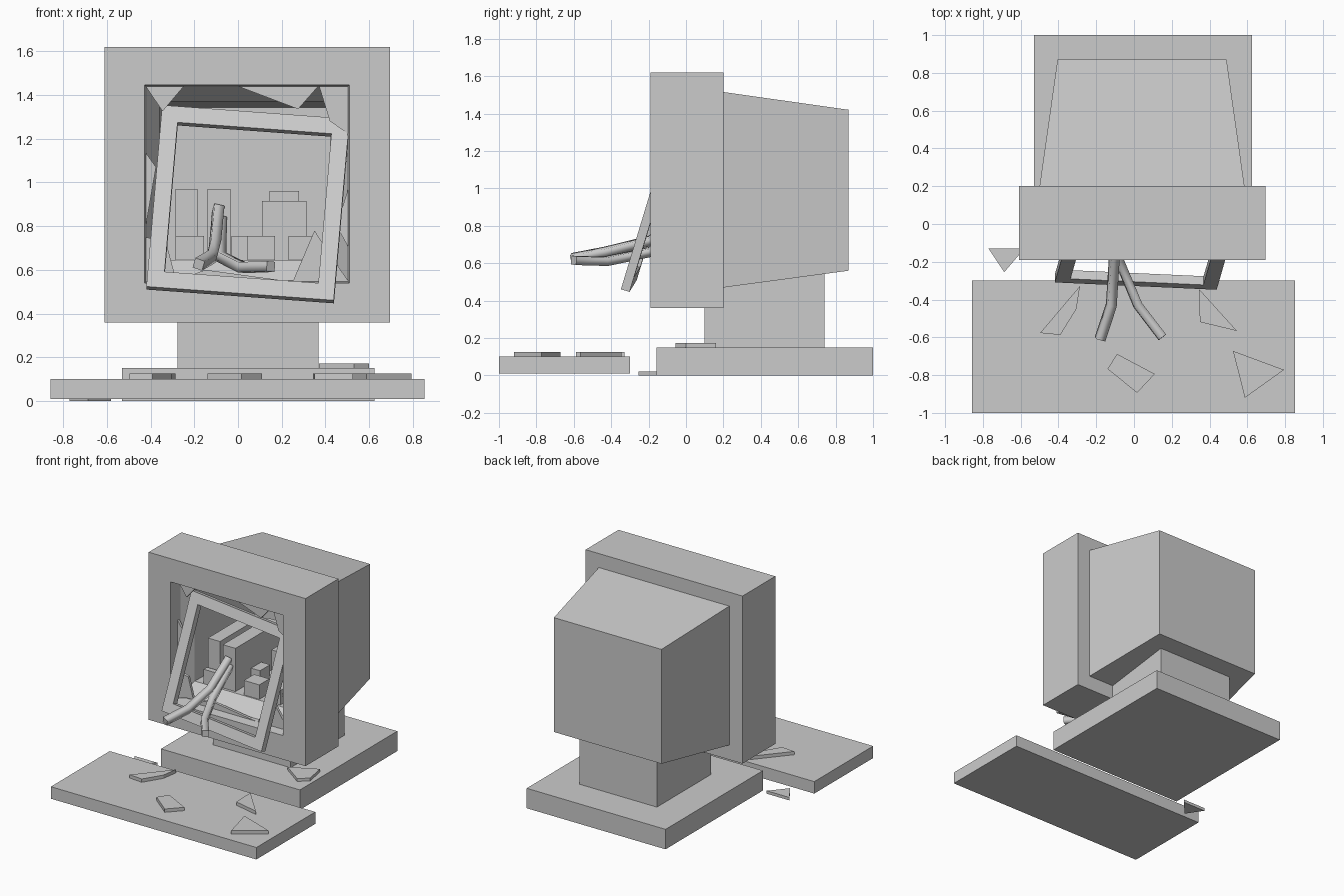
import bpy, bmesh
from math import radians

if "Cube" in bpy.data.objects:
    bpy.data.objects.remove(bpy.data.objects["Cube"], do_unlink=True)

# Single plain grey
GREY = (0.6, 0.6, 0.6, 1)
mat = bpy.data.materials.new("plain grey")
mat.use_nodes = True
mat.diffuse_color = GREY
mat.node_tree.nodes["Principled BSDF"].inputs["Base Color"].default_value = GREY


def loft(name, rings, closed=False):
    """Skin a list of equal-length point rings; cap the ends unless closed."""
    bm = bmesh.new()
    vs = [[bm.verts.new(p) for p in r] for r in rings]
    n = len(vs[0])
    pairs = list(zip(vs, vs[1:])) + ([(vs[-1], vs[0])] if closed else [])
    for a, b in pairs:
        for i in range(n):
            j = (i + 1) % n
            bm.faces.new((a[i], a[j], b[j], b[i]))
    if not closed:
        bm.faces.new(vs[0])
        bm.faces.new(vs[-1])
    bmesh.ops.recalc_face_normals(bm, faces=bm.faces)
    me = bpy.data.meshes.new(name)
    bm.to_mesh(me)
    bm.free()
    me.materials.append(mat)
    ob = bpy.data.objects.new(name, me)
    bpy.context.collection.objects.link(ob)
    return ob


def rect(x0, x1, z0, z1, y):
    return [(x0, y, z0), (x1, y, z0), (x1, y, z1), (x0, y, z1)]


def box(name, x0, x1, y0, y1, z0, z1):
    return loft(name, [rect(x0, x1, z0, z1, y0), rect(x0, x1, z0, z1, y1)])


def flat_shard(name, pts, z0, z1):
    return loft(name, [[(x, y, z) for x, y in pts] for z in (z0, z1)])


def upright_shard(name, pts, y0=-0.12, y1=-0.10):
    return loft(name, [[(x, y, z) for x, z in pts] for y in (y0, y1)])


# Monitor: tapered back housing, bezel, then the hollow inside
loft("monitor_case", [
    rect(-0.405, 0.49, 0.56, 1.42, 0.87),
    rect(-0.50, 0.585, 0.47, 1.515, 0.20),
    rect(-0.61, 0.695, 0.36, 1.62, 0.20),
    rect(-0.61, 0.695, 0.36, 1.62, -0.19),
    rect(-0.427, 0.509, 0.54, 1.445, -0.19),
    rect(-0.417, 0.499, 0.55, 1.435, -0.09),
    rect(-0.36, 0.44, 0.645, 1.37, 0.0),
    rect(-0.34, 0.42, 0.645, 1.34, 0.78),
])

# Stand and keyboard
box("stand_neck", -0.276, 0.368, 0.10, 0.74, 0.15, 0.555)
box("stand_base", -0.53, 0.625, -0.157, 1.0, 0.0, 0.15)
box("keyboard_slab", -0.857, 0.853, -1.0, -0.30, 0.01, 0.10)

# Loose screen frame, leaning out of the opening
W, H, T, BAR = 0.43, 0.435, 0.024, 0.077
frame = loft("screen_frame", [
    rect(-W, W, -H, H, -T), rect(-W, W, -H, H, T),
    rect(-W + BAR, W - BAR, -H + BAR, H - BAR, T),
    rect(-W + BAR, W - BAR, -H + BAR, H - BAR, -T)], closed=True)
frame.location = (0.046, -0.18, 0.90)
frame.rotation_euler = (radians(-17), radians(4.2), radians(-2.6))

# Circuit parts inside the housing
FLOOR = 0.645
for name, x0, x1, y0, y1, top in [
    ("left_card", -0.285, -0.185, 0.05, 0.55, 0.97),
    ("right_card", -0.14, -0.035, 0.02, 0.55, 0.97),
    ("large_block", 0.11, 0.313, 0.24, 0.55, 0.914),
    ("left_chip", -0.285, -0.155, 0.0, 0.04, 0.754),
    ("middle_chip", -0.03, 0.043, 0.2, 0.32, 0.754),
    ("front_chip", 0.043, 0.17, 0.01, 0.13, 0.754),
    ("right_chip", 0.23, 0.34, 0.02, 0.15, 0.754),
]:
    box(name, x0, x1, y0, y1, FLOOR, top)
box("block_cap", 0.145, 0.28, 0.29, 0.50, 0.914, 0.96)


# Square loose wires hanging out of the screen
def wire(name, pts):
    cu = bpy.data.curves.new(name, "CURVE")
    cu.dimensions = "3D"
    cu.bevel_depth = 0.033
    cu.bevel_resolution = 0
    cu.use_fill_caps = True
    sp = cu.splines.new("POLY")
    sp.points.add(len(pts) - 1)
    for p, co in zip(sp.points, pts):
        p.co = (*co, 1)
        p.tilt = 0.5
    cu.materials.append(mat)
    bpy.context.collection.objects.link(bpy.data.objects.new(name, cu))


wire("left_wire", [(-0.09, 0.02, 0.88), (-0.105, -0.19, 0.72),
                   (-0.12, -0.43, 0.66), (-0.18, -0.61, 0.625)])
wire("right_wire", [(-0.08, 0.02, 0.83), (-0.08, -0.19, 0.66),
                    (0.02, -0.43, 0.61), (0.15, -0.60, 0.615)])

# Jagged glass left around the opening
upright_shard("glass_top_left", [(-0.425, 1.443), (-0.245, 1.443), (-0.345, 1.325)])
upright_shard("glass_top", [(-0.01, 1.443), (0.37, 1.443), (0.275, 1.335)])
upright_shard("glass_top_right", [(0.37, 1.443), (0.507, 1.443), (0.507, 1.22), (0.42, 1.28)])
upright_shard("glass_left", [(-0.425, 1.14), (-0.375, 1.07), (-0.425, 0.78)])
upright_shard("glass_bottom_left", [(-0.425, 0.75), (-0.33, 0.73), (-0.29, 0.58), (-0.425, 0.545)])
upright_shard("glass_bottom", [(-0.29, 0.545), (-0.15, 0.60), (0.25, 0.545)])
upright_shard("glass_bottom_right", [(0.25, 0.545), (0.35, 0.78), (0.40, 0.70), (0.507, 0.545)])
upright_shard("glass_right", [(0.507, 0.98), (0.45, 0.80), (0.507, 0.70)])

# Fallen glass on the keyboard, stand and ground
for name, pts in [
    ("key_shard_left", [(-0.286, -0.328), (-0.497, -0.577), (-0.39, -0.587), (-0.305, -0.45)]),
    ("key_shard_middle", [(-0.09, -0.688), (-0.14, -0.767), (0.016, -0.894), (0.11, -0.794)]),
    ("key_shard_back", [(0.344, -0.344), (0.349, -0.519), (0.545, -0.566)]),
    ("key_shard_right", [(0.524, -0.672), (0.794, -0.772), (0.587, -0.92)]),
]:
    flat_shard(name, pts, 0.10, 0.125)
flat_shard("stand_shard", [(0.60, 0.0), (0.53, -0.055), (0.37, 0.06), (0.57, 0.16)], 0.15, 0.172)
flat_shard("ground_shard", [(-0.77, -0.13), (-0.58, -0.13), (-0.687, -0.255)], 0.0, 0.022)
